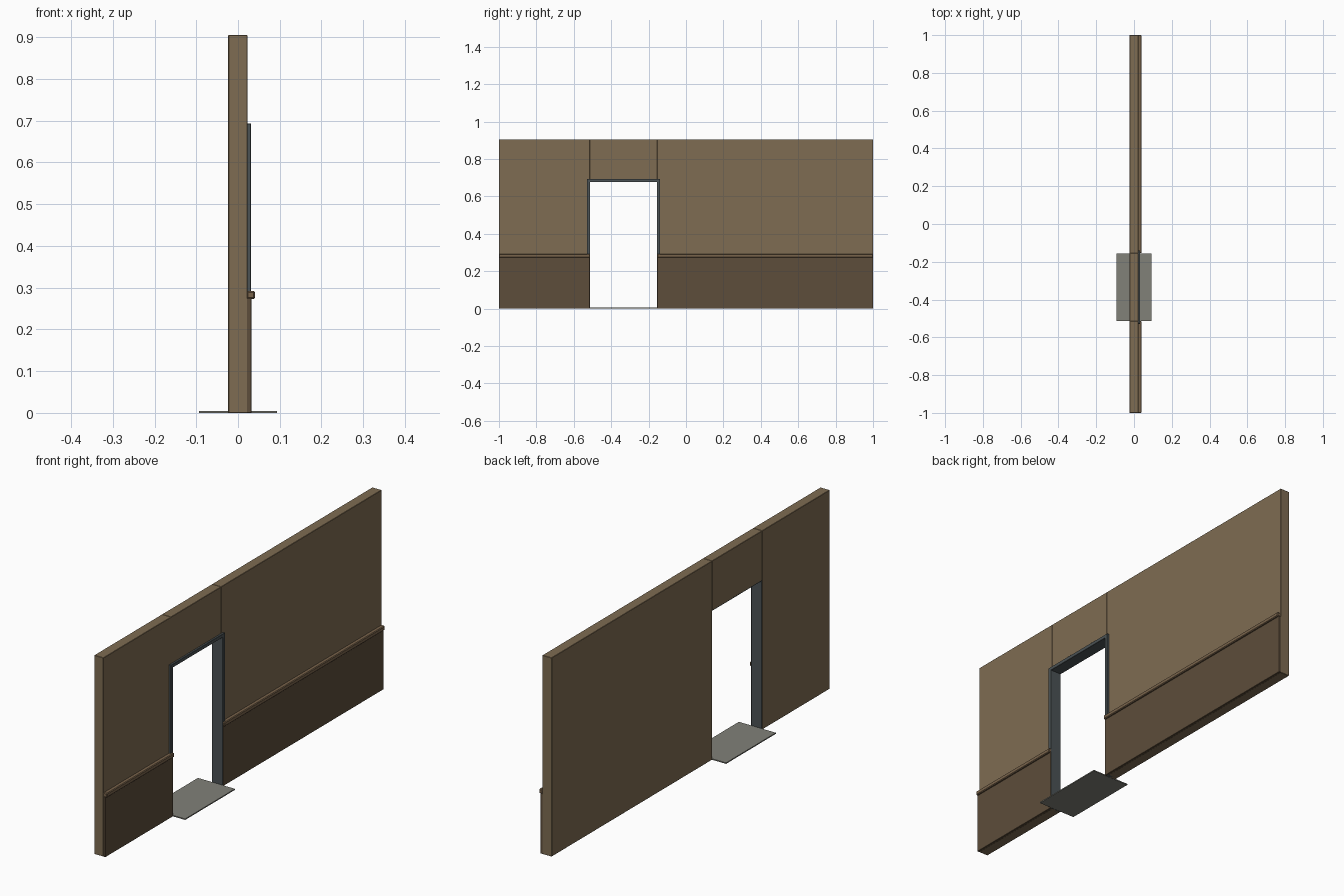
import bpy

if "Cube" in bpy.data.objects:
    bpy.data.objects.remove(bpy.data.objects["Cube"])


def material(name, color):
    m = bpy.data.materials.new(name)
    m.diffuse_color = (*color, 1)
    m.use_nodes = True
    m.node_tree.nodes["Principled BSDF"].inputs["Base Color"].default_value = m.diffuse_color
    return m


WALL = material("wall_tan", (0.21, 0.15, 0.085))
PANEL = material("panel_brown", (0.11, 0.075, 0.043))
RAIL = material("rail_tan", (0.19, 0.125, 0.07))
STEEL = material("frame_grey", (0.07, 0.085, 0.09))
STONE = material("threshold_grey", (0.22, 0.22, 0.19))


def box(name, xs, ys, zs, mat, bevel=0.0015):
    bpy.ops.mesh.primitive_cube_add(size=1, location=[sum(r) / 2 for r in (xs, ys, zs)])
    ob = bpy.context.object
    ob.name = name
    ob.scale = [r[1] - r[0] for r in (xs, ys, zs)]
    bpy.ops.object.transform_apply(location=False, rotation=False, scale=True)
    ob.data.materials.append(mat)
    if bevel:
        mod = ob.modifiers.new("edge", 'BEVEL')
        mod.width = bevel
        mod.segments = 1
    return ob


# Door opening and wall thickness
Y0, Y1, DOOR_TOP, TOP = -0.514, -0.154, 0.68, 0.905
WX = (-0.0235, 0.0228)

# Wall sections on each side of the opening, with panelling and chair rail
for side, ys in (("left", (-1, Y0)), ("right", (Y1, 1))):
    box(f"wall_{side}", WX, ys, (0, TOP), WALL)
    box(f"lower_panel_{side}", (0.021, 0.0323), ys, (0, 0.275), PANEL, 0.001)
    box(f"chair_rail_{side}", (0.021, 0.0405), ys, (0.273, 0.292), RAIL, 0.003)

# Wall above the door
box("wall_header", WX, (Y0, Y1), (DOOR_TOP, TOP), WALL)

# Door frame: jambs and head lining the opening, proud of the front face
FX = (-0.023, 0.0315)
box("door_jamb_left", FX, (Y0 - 0.015, Y0 + 0.001), (0, 0.692), STEEL, 0.001)
box("door_jamb_right", FX, (Y1 - 0.001, Y1 + 0.015), (0, 0.692), STEEL, 0.001)
box("door_head", FX, (Y0 - 0.015, Y1 + 0.015), (0.677, 0.693), STEEL, 0.001)

# Threshold plate
box("threshold", (-0.093, 0.093), (Y0 + 0.001, Y1 - 0.001), (0, 0.005), STONE, 0)
